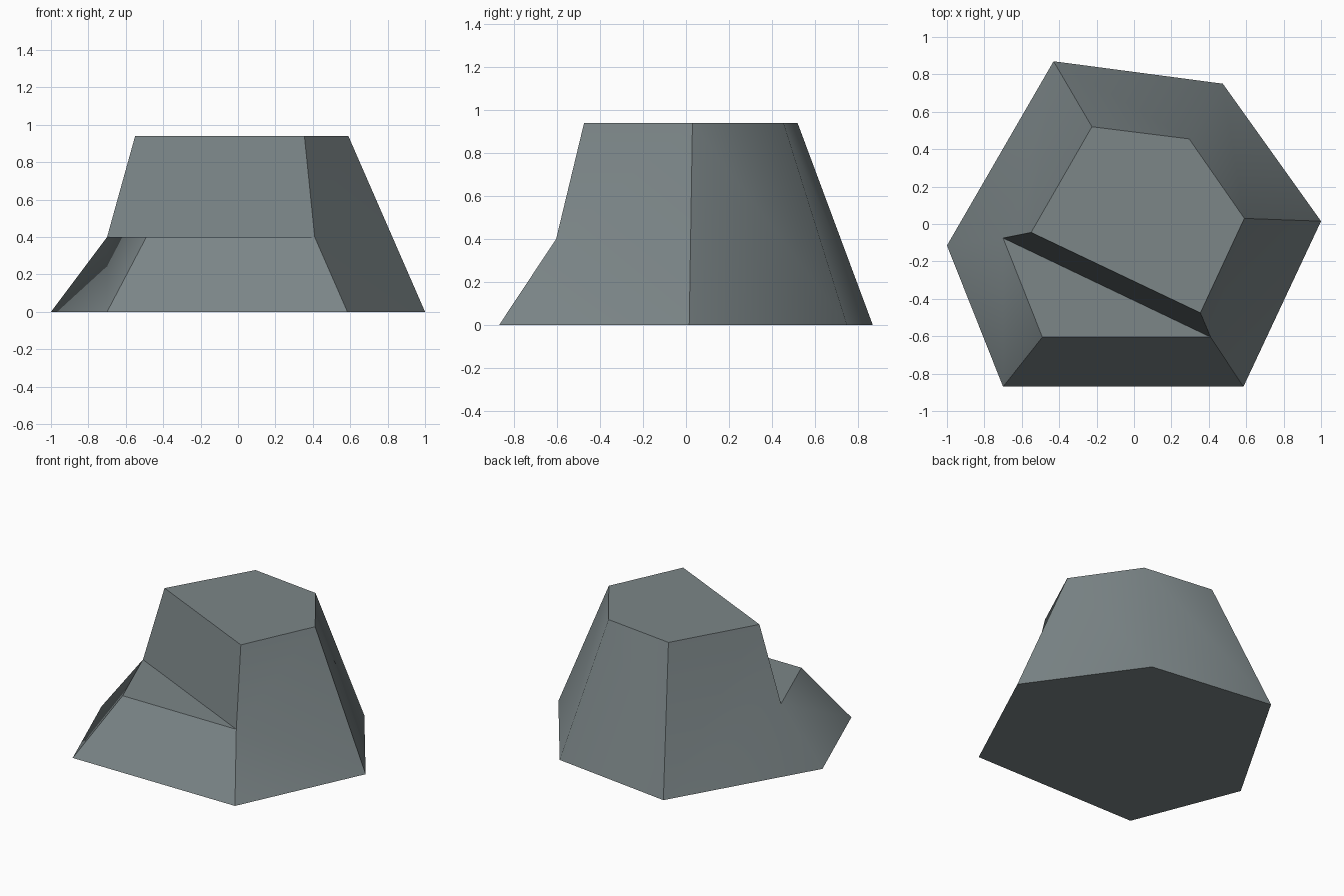
import bpy, bmesh, math

if "Cube" in bpy.data.objects:
    bpy.data.objects.remove(bpy.data.objects["Cube"])

# Corner rings of the rock: base, ledge and summit
BASE = dict(a=(-0.43, 0.87), b=(0.475, 0.75), c=(1.0, 0.015),
            d=(0.585, -0.87), e=(-0.70, -0.87), f=(-1.0, -0.115))
LEDGE = dict(d=(0.41, -0.605), e=(-0.49, -0.605), f=(-0.70, -0.075))
TOP = dict(a=(-0.225, 0.52), b=(0.295, 0.455), c=(0.59, 0.03),
           d=(0.355, -0.475), f=(-0.55, -0.045))

bm = bmesh.new()


def ring(points, z):
    return {k: bm.verts.new((x, y, z)) for k, (x, y) in points.items()}


lo, mid, top = ring(BASE, 0), ring(LEDGE, 0.4), ring(TOP, 0.94)

faces = [
    list(lo.values()),                              # underside
    list(top.values()),                             # summit
    list(mid.values()),                             # ledge
    [mid['f'], mid['d'], top['d'], top['f']],       # cliff above the ledge
    [lo['d'], lo['c'], mid['d']],                   # right side
    [mid['d'], lo['c'], top['c'], top['d']],
    [lo['a'], lo['f'], mid['f']],                   # left rear side
    [lo['a'], mid['f'], top['f'], top['a']],
]
# Plain sloping sides
for p, q, upper in (('a', 'b', top), ('b', 'c', top), ('d', 'e', mid), ('e', 'f', mid)):
    faces.append([lo[p], lo[q], upper[q], upper[p]])
for f in faces:
    bm.faces.new(f)
bmesh.ops.recalc_face_normals(bm, faces=bm.faces[:])

mesh = bpy.data.meshes.new("rock")
bm.to_mesh(mesh)
bm.free()
rock = bpy.data.objects.new("rock", mesh)
bpy.context.collection.objects.link(rock)

# Stone colour
stone = bpy.data.materials.new("grey stone")
stone.diffuse_color = (0.2, 0.237, 0.245, 1)
stone.use_nodes = True
stone.node_tree.nodes["Principled BSDF"].inputs["Base Color"].default_value = stone.diffuse_color
mesh.materials.append(stone)

# Soft shading over the shallow corners only
bpy.context.view_layer.objects.active = rock
rock.select_set(True)
bpy.ops.object.shade_smooth_by_angle(angle=math.radians(50))
